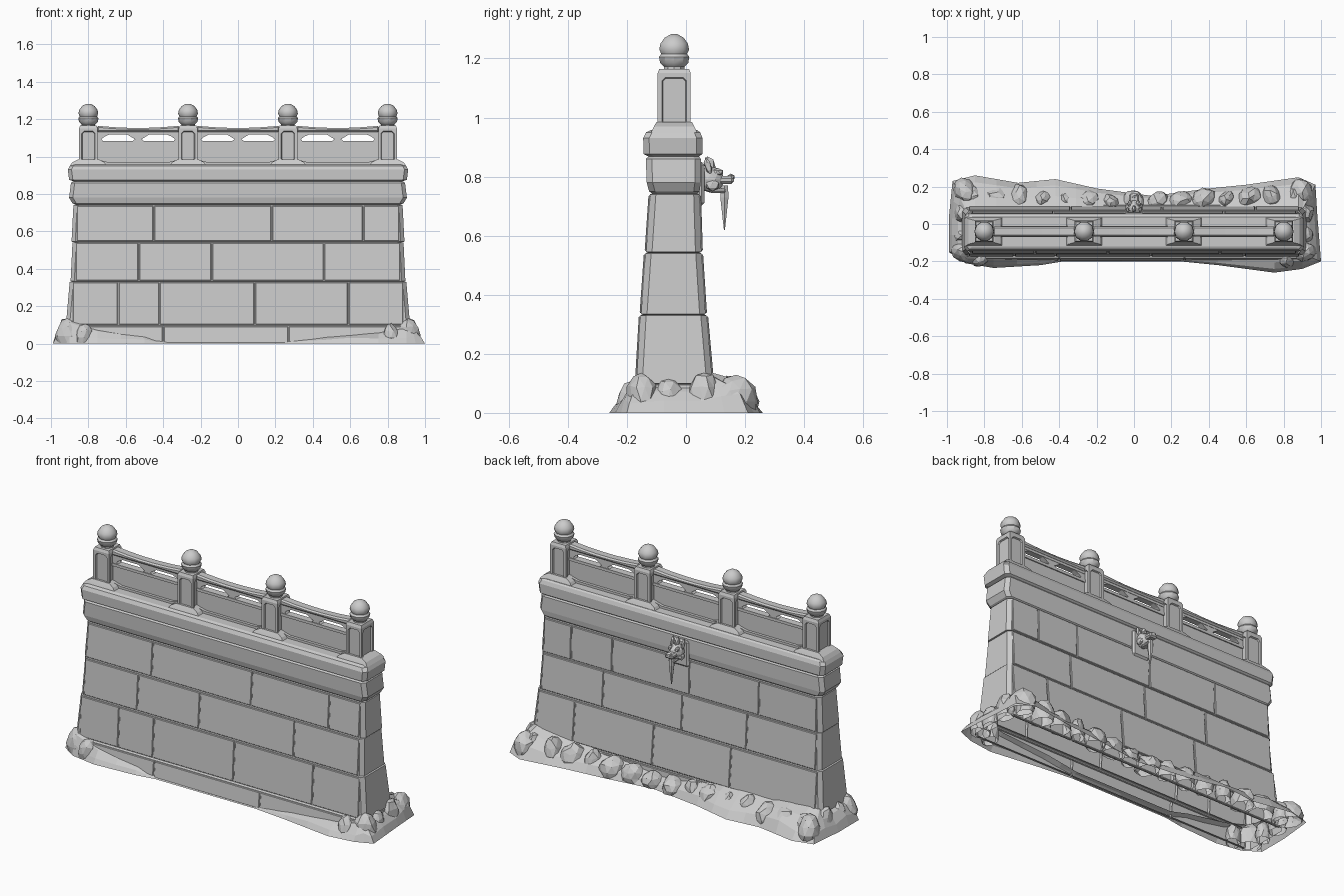
import bpy, bmesh, math, random
from mathutils import Vector, Matrix

random.seed(4)
if "Cube" in bpy.data.objects:
    bpy.data.objects.remove(bpy.data.objects["Cube"])

stone = bpy.data.materials.new("pale grey stone")
stone.use_nodes = True
grey = (0.6, 0.6, 0.6, 1)
stone.diffuse_color = grey
stone.node_tree.nodes["Principled BSDF"].inputs["Base Color"].default_value = grey


def finish(name, bm, normals=True):
    if normals:
        bmesh.ops.recalc_face_normals(bm, faces=bm.faces[:])
    mesh = bpy.data.meshes.new(name)
    bm.to_mesh(mesh)
    bm.free()
    mesh.materials.append(stone)
    obj = bpy.data.objects.new(name, mesh)
    bpy.context.collection.objects.link(obj)
    return obj


def bevel(obj, width, segments=1):
    mod = obj.modifiers.new("worn edges", "BEVEL")
    mod.width, mod.segments, mod.limit_method = width, segments, "ANGLE"
    return obj


def loft(name, rings, cap_end=True, cap_start=False):
    bm = bmesh.new()
    loops = [[bm.verts.new(p) for p in ring] for ring in rings]
    n = len(loops[0])
    for a, b in zip(loops, loops[1:]):
        for i in range(n):
            j = (i + 1) % n
            bm.faces.new((a[i], a[j], b[j], b[i]))
    if cap_end:
        bm.faces.new(loops[-1])
    if cap_start:
        bm.faces.new(loops[0][::-1])
    return finish(name, bm)


def prism(name, outline, y, depth):
    """Extrude an x-z outline along y, centred on y."""
    return loft(name, [[(px, y + s * depth / 2, pz) for px, pz in outline] for s in (-1, 1)],
                True, True)


def box(name, x0, x1, y0, y1, z0, z1):
    return prism(name, [(x0, z0), (x1, z0), (x1, z1), (x0, z1)], (y0 + y1) / 2, y1 - y0)


def wall_ring(z, hx, yf, yb, c=0.02):
    """Rectangle with chipped corners."""
    return [(-hx + c, yf, z), (hx - c, yf, z), (hx, yf + c, z), (hx, yb - c, z),
            (hx - c, yb, z), (-hx + c, yb, z), (-hx, yb - c, z), (-hx, yf + c, z)]


# Wall body: each course is (bottom, top) as z, half length, front y, back y
courses = [((0, .93, -.19, .1), (.095, .92, -.18, .095)),
           ((.1, .92, -.168, .09), (.33, .9, -.155, .07)),
           ((.335, .895, -.152, .066), (.54, .885, -.138, .053)),
           ((.545, .89, -.135, .052), (.74, .88, -.122, .046))]
rings = []
for low, high in courses:
    rings += [wall_ring(*low), wall_ring(*high),
              wall_ring(high[0] + .002, high[1] - .012, high[2] + .008, high[3] - .008)]
for low in [(.75, .885, -.125, .046), (.78, .903, -.133, .05), (.86, .893, -.136, .05),
            (.868, .88, -.126, .044), (.876, .903, -.143, .055), (.93, .91, -.145, .056),
            (.95, .9, -.135, .048), (.957, .885, -.12, .038)]:
    rings.append(wall_ring(*low))
loft("wall_body", rings)

# Facing blocks, staggered along each course
front_joints = [(-.4, .27), (-.64, -.42, .09, .59), (-.53, -.14, .46), (-.45, .18, .67)]
back_joints = [(-.1, .5), (-.34, .15, .65), (-.43, -.02, .48), (-.5, -.06, .43, .69)]
for joints, k, side in ((front_joints, 2, -1), (back_joints, 3, 1)):
    for (low, high), cuts in zip(courses, joints):
        xs = [-high[1] + .015, *cuts, high[1] - .015]
        for x0, x1 in zip(xs, xs[1:]):
            x0, x1 = x0 + .003, x1 - .003
            z0, z1 = low[0] + .003, high[0] - .003
            rows = []
            for out in (-.01, .005):
                a, b = low[k] + side * out, high[k] + side * out
                rows.append([(x0, a, z0), (x1, a, z0), (x1, b, z1), (x0, b, z1)])
            bevel(loft("facing_block", rows), .003)


# Balustrade
RAIL_Y = -.04
post_x = [-.8, -.267, .267, .8]


def post(x):
    bm = bmesh.new()
    bmesh.ops.create_cube(bm, size=1, matrix=Matrix.Translation((x, RAIL_Y, 1.055))
                          @ Matrix.Diagonal((.1, .112, .19, 1)))
    sides = [f for f in bm.faces if abs(f.normal.z) < .5]
    bmesh.ops.inset_individual(bm, faces=sides, thickness=.02)
    corners = list({v for f in sides for v in f.verts})
    bmesh.ops.bevel(bm, geom=corners, offset=.012, affect="VERTICES", segments=1)
    panels = [f for f in bm.faces if len(f.verts) == 8 and abs(f.normal.z) < .5]
    bmesh.ops.inset_individual(bm, faces=panels, thickness=.004, depth=-.008)
    finish("post", bm)
    # tapered cap and spreading foot
    loft("post_cap", [wall_box(x, .05, .056, 1.15), wall_box(x, .044, .05, 1.165)])
    loft("post_foot", [wall_box(x, .1, .078, .95), wall_box(x, .085, .068, .97),
                       wall_box(x, .055, .06, .985)])


def wall_box(x, hx, hy, z):
    return [(x + sx * hx, RAIL_Y + sy * hy, z) for sx, sy in ((-1, -1), (1, -1), (1, 1), (-1, 1))]


def lathe(name, x, y, profile, sides=10):
    angles = [i * math.tau / sides for i in range(sides)]
    return loft(name, [[(x + r * math.cos(a), y + r * math.sin(a), z) for a in angles]
                       for r, z in profile], True, True)


for x in post_x:
    post(x)
    knob = lathe("finial", x, RAIL_Y, [(.036, 1.16), (.036, 1.172), (.05, 1.185), (.054, 1.205),
                 (.046, 1.215), (.053, 1.23), (.049, 1.25), (.034, 1.27), (.012, 1.282)])
    bpy.context.view_layer.objects.active = knob
    knob.select_set(True)
    bpy.ops.object.shade_smooth_by_angle(angle=math.radians(35))
    knob.select_set(False)

for x0, x1 in zip(post_x, post_x[1:]):
    m, x0, x1 = (x0 + x1) / 2, x0 + .045, x1 - .045
    h = (x1 - x0) / 2
    # sagging handrail
    steps = [-1, -.6, -.2, .2, .6, 1]
    top = [(m + h * s, 1.153 + .012 * s * s) for s in steps]
    bevel(prism("handrail", [(x0, 1.132), (x1, 1.132)] + top[::-1], RAIL_Y, .055), .008)
    box("under_rail", x0, x1, RAIL_Y - .018, RAIL_Y + .018, 1.118, 1.134)
    # solid panel with a raised frame
    box("rail_panel", x0, x1, RAIL_Y - .014, RAIL_Y + .014, .95, 1.08)
    box("panel_top_frame", x0, x1, RAIL_Y - .02, RAIL_Y + .02, 1.068, 1.084)
    sill = [(x0, .95), (x1, .95), (x1, .985), (x1 - .06, .97), (x0 + .06, .97), (x0, .985)]
    prism("panel_sill", sill, RAIL_Y, .06)
    # pierced openings: vase in the middle, brackets at the ends
    vase = [(-.035, 1.08), (.035, 1.08), (.018, 1.093), (.035, 1.103), (.065, 1.122),
            (-.065, 1.122), (-.035, 1.103), (-.018, 1.093)]
    prism("rail_vase", [(m + px, pz) for px, pz in vase], RAIL_Y, .032)
    for e, s in ((x0, 1), (x1, -1)):
        bracket = [(0, 1.08), (.035, 1.08), (.025, 1.093), (.04, 1.105), (.075, 1.122), (0, 1.122)]
        prism("rail_bracket", [(e + s * px, pz) for px, pz in bracket], RAIL_Y, .032)


# Waterspout head on the back
def lump(name, centre, size, turn=0, detail=1):
    bm = bmesh.new()
    bmesh.ops.create_icosphere(bm, subdivisions=detail, radius=1)
    bm.transform(Matrix.Translation(centre) @ Matrix.Rotation(turn, 4, "X")
                 @ Matrix.Diagonal((*size, 1)))
    return finish(name, bm)


bevel(box("spout_plate", -.055, .055, .035, .062, .7, .85), .01)
lump("spout_head", (0, .085, .79), (.042, .045, .045), 0, 2)
bevel(box("spout_upper_jaw", -.026, .026, .09, .162, .775, .802), .008)
bevel(box("spout_lower_jaw", -.02, .02, .08, .135, .745, .76), .005)
lump("spout_nose", (0, .152, .798), (.022, .014, .012))
for s in (-1, 1):
    lump("spout_brow", (s * .022, .108, .815), (.014, .02, .014))
    lump("spout_ear", (s * .034, .075, .835), (.01, .012, .032), .3)
    lump("spout_cheek", (s * .036, .09, .77), (.012, .025, .02))
lump("spout_crest", (0, .08, .84), (.012, .02, .03), .3)
lathe("water_drip", 0, .13, [(.014, .77), (.016, .73), (.011, .69), (.006, .65), (.002, .62)], 6)


# Earth skirt, open underneath: outline x, y and height against the wall
outline = [(-.97, .23, .13), (-.85, .26, .14), (-.62, .22, .12), (-.42, .24, .12),
           (-.2, .19, .1), (.1, .15, .07), (.4, .19, .1), (.6, .21, .11), (.88, .25, .14),
           (.97, .21, .13), (.98, .05, .1), (1, -.2, .1), (.9, -.24, .1), (.75, -.26, .07),
           (.45, -.22, .05), (.25, -.2, .02), (-.38, -.2, .02), (-.5, -.22, .05),
           (-.75, -.235, .09), (-.9, -.21, .13), (-.99, -.15, .12), (-.99, .03, .1)]
points = []
for a, b in zip(outline, outline[1:] + outline[:1]):
    a, b = Vector(a), Vector(b)
    points += [a, a.lerp(b, .5)]
skirt = [[], [], [], []]
for p in points:
    foot = Vector((p.x, p.y, 0))
    inner = Vector((max(-.9, min(.9, p.x)), max(-.16, min(.075, p.y)), p.z))
    skirt[0].append(foot)
    for ring, t, rise in ((1, .2, .4), (2, .55, .75)):
        q = foot.lerp(inner, t)
        q.z = p.z * (rise + random.uniform(-.12, .12))
        skirt[ring].append(q)
    skirt[3].append(inner)
loft("earth_skirt", skirt, cap_end=False)


# Rubble lumps, trimmed at the ground
def rock(x, y, r, h):
    bm = bmesh.new()
    bmesh.ops.create_icosphere(bm, subdivisions=2, radius=1)
    for v in bm.verts:
        v.co *= random.uniform(.88, 1.06)
    bm.transform(Matrix.Translation((x, y, h * .3)) @ Matrix.Rotation(random.random() * 6, 4, "Z")
                 @ Matrix.Diagonal((r * 1.15, r * .9, h * .7, 1)))
    bmesh.ops.bisect_plane(bm, geom=bm.verts[:] + bm.edges[:] + bm.faces[:],
                           plane_co=(0, 0, .002), plane_no=(0, 0, 1), clear_inner=True)
    finish("rubble_rock", bm)


for i in range(15):
    x = -.86 + i * .123
    rise = .09 + .05 * abs(x)
    rock(x, .11 + .045 * abs(x), random.uniform(.045, .07), rise * random.uniform(.9, 1.1))
for s in (-1, 1):
    for x, y, r, h in ((.9, .17, .07, .13), (.92, .06, .05, .14), (.92, -.06, .045, .12),
                       (.91, -.15, .06, .14), (.82, -.18, .05, .11)):
        rock(s * x, y, r, h)
